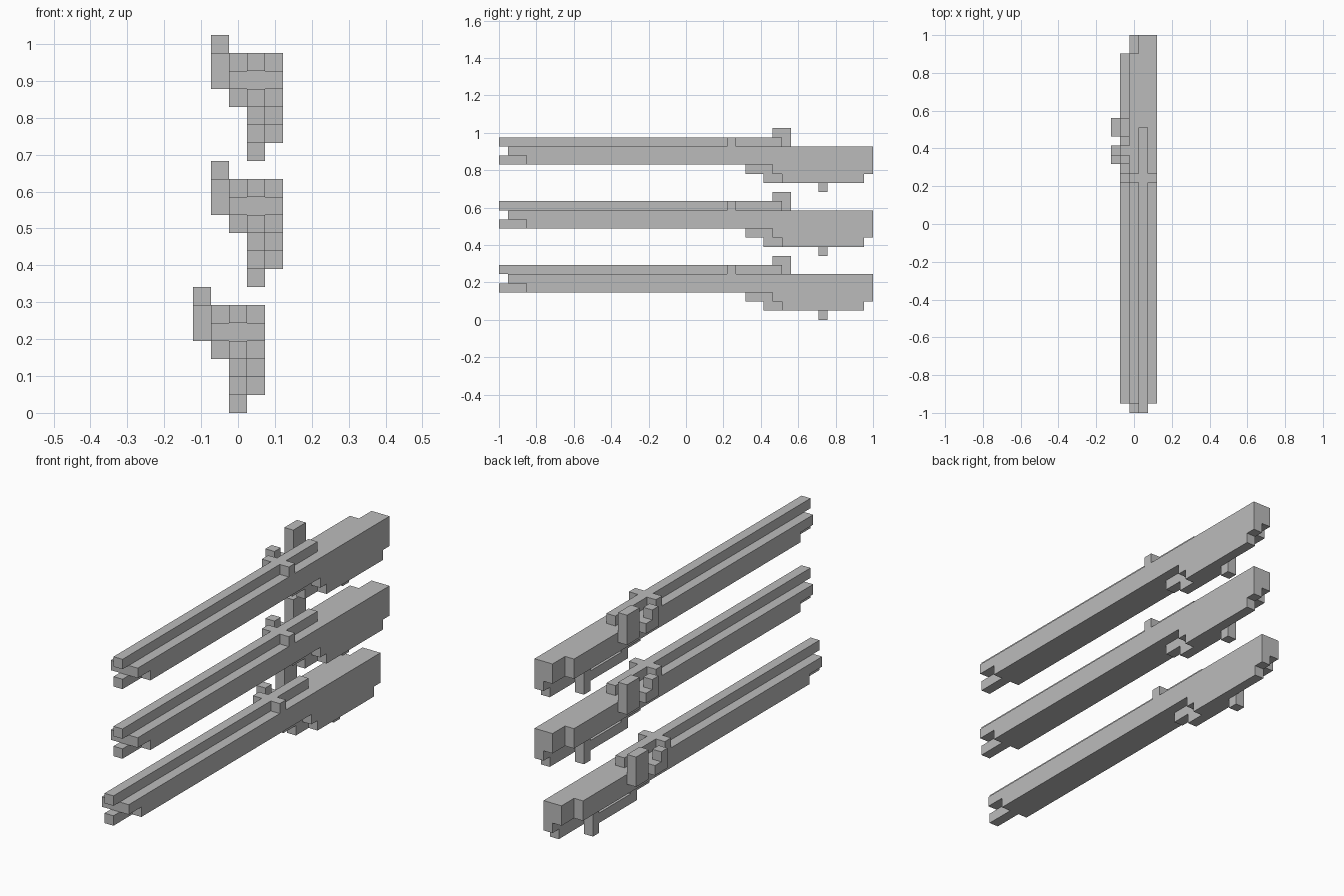
import bpy, bmesh, math
from mathutils import Vector

cube = bpy.data.objects.get("Cube")
if cube:
    bpy.data.objects.remove(cube, do_unlink=True)

UNIT = 2 / 41          # size of one block
COUNT, LEVELS = 3, 7   # rifles in the stack, block layers per rifle

grey = bpy.data.materials.new("plain_grey")
grey.use_nodes = True
color = (0.5, 0.5, 0.5, 1)
grey.diffuse_color = color
grey.node_tree.nodes["Principled BSDF"].inputs["Base Color"].default_value = color

# Each box: x range, y range, z range in blocks
PARTS = {
    "barrel": [(2, 3, 0, 31, 5, 6)],
    "barrel_band": [(1, 2, 25, 26, 5, 6), (3, 4, 25, 26, 5, 6)],
    "ramrod_tip": [(2, 3, 0, 3, 3, 4)],
    "stock": [(1, 4, 1, 39, 4, 5), (1, 4, 3, 39, 3, 4), (2, 4, 39, 41, 3, 5),
              (3, 4, 30, 41, 2, 3), (3, 4, 31, 40, 1, 2)],
    "hammer": [(0, 1, 30, 32, 4, 7)],
    "flash_pan": [(0, 1, 27, 29, 4, 5), (0, 1, 27, 28, 5, 6)],
    "trigger_guard": [(2, 3, 27, 30, 2, 3), (2, 3, 29, 36, 1, 2),
                      (2, 3, 35, 36, 0, 3)],
}


def cells(boxes):
    return {(x, y, z) for a, b, c, d, e, f in boxes
            for x in range(a, b) for y in range(c, d) for z in range(e, f)}


SOLID = cells([box for boxes in PARTS.values() for box in boxes])


def add_part(name, boxes, shift, level):
    """Skin the outer block faces of one part and merge the flat areas."""
    bm = bmesh.new()
    origin = Vector((shift - 2.5, -20.5, level))
    for cell in sorted(cells(boxes)):
        for axis in range(3):
            for side in (0, 1):
                near = list(cell)
                near[axis] += 2 * side - 1
                if tuple(near) in SOLID:
                    continue
                u, v = (axis + 1) % 3, (axis + 2) % 3
                loop = [(0, 0), (1, 0), (1, 1), (0, 1)]
                if side == 0:
                    loop.reverse()
                verts = []
                for du, dv in loop:
                    p = Vector(cell)
                    p[axis] += side
                    p[u] += du
                    p[v] += dv
                    verts.append(bm.verts.new((p + origin) * UNIT))
                bm.faces.new(verts)
    bmesh.ops.remove_doubles(bm, verts=bm.verts, dist=UNIT / 100)
    bmesh.ops.dissolve_limit(bm, angle_limit=math.radians(1),
                             verts=bm.verts, edges=bm.edges)
    mesh = bpy.data.meshes.new(name)
    bm.to_mesh(mesh)
    bm.free()
    mesh.materials.append(grey)
    bpy.context.collection.objects.link(bpy.data.objects.new(name, mesh))


# Stack of rifles, the lowest one set a block to the side
for row, label in enumerate(("lower", "middle", "upper")[:COUNT]):
    for part, boxes in PARTS.items():
        add_part(f"{label}_{part}", boxes, min(row, 1), row * LEVELS)
